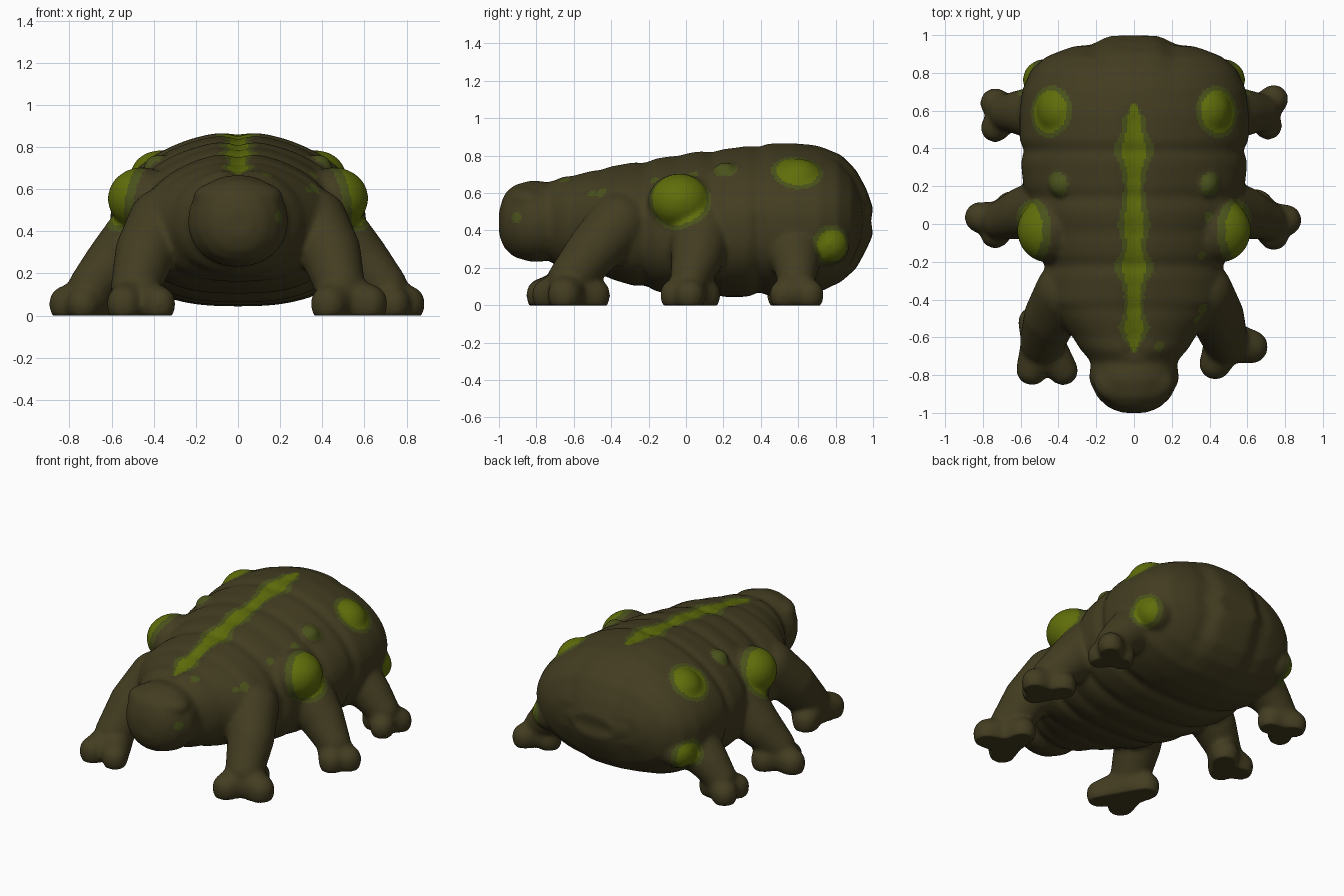
import bpy, bmesh, math
from mathutils import Vector, Matrix

if "Cube" in bpy.data.objects:
    bpy.data.objects.remove(bpy.data.objects["Cube"])


def material(name, rgb):
    m = bpy.data.materials.new(name)
    m.diffuse_color = (*rgb, 1)
    m.use_nodes = True
    m.node_tree.nodes["Principled BSDF"].inputs["Base Color"].default_value = m.diffuse_color
    return m


SKIN = material("mud brown skin", (0.056, 0.046, 0.015))
EDGE = material("dark moss green", (0.068, 0.084, 0.011))
GLOW = material("bright moss green", (0.118, 0.155, 0.003))

# body stations: y, top z, bottom z, half width
STATIONS = [(-1.0, .50, .38, .06), (-.975, .59, .31, .13), (-.92, .64, .26, .19),
            (-.83, .665, .235, .235), (-.74, .66, .235, .23), (-.68, .69, .20, .27),
            (-.54, .715, .17, .37), (-.42, .745, .15, .47), (-.25, .775, .10, .48),
            (-.10, .80, .07, .52), (.05, .825, .06, .56), (.25, .845, .055, .585),
            (.42, .87, .06, .60), (.58, .87, .06, .60), (.72, .845, .08, .585),
            (.83, .80, .13, .54), (.91, .72, .20, .46), (.965, .62, .30, .33),
            (1.0, .52, .38, .15)]
GROOVES = [(-.72, .035), (-.60, .02), (-.45, .025), (-.22, .04), (-.04, .015),
           (.14, .03), (.39, .035)]


def profile(y):
    for a, b in zip(STATIONS, STATIONS[1:]):
        if y <= b[0]:
            t = (y - a[0]) / (b[0] - a[0])
            return [a[i] + (b[i] - a[i]) * t for i in (1, 2, 3)]
    return STATIONS[-1][1:]


def bell(d, w):
    return math.exp(-(d / w) ** 2)


def add_body(bm, n=64, steps=130):
    rings = []
    for k in range(steps + 1):
        y = -1 + 2 * k / steps
        top, bot, hw = profile(y)
        crease = 1.01 - sum(d * bell(y - g, .035) for g, d in GROOVES)
        # narrower back and flatter belly behind the neck
        blend = min(1, max(0, (y + .65) / .3)) * min(1, max(0, (1 - y) / .3))
        ring = []
        for j in range(n):
            a = 2 * math.pi * j / n
            c, s = math.cos(a), math.sin(a)
            p = .95 + blend * (.13 if s > 0 else -.2)
            f = crease if s > 0 else 1 + (crease - 1) * 1.3
            x = hw * f * math.copysign(abs(c) ** p, c)
            z = (top + bot) / 2 + (top - bot) / 2 * f * math.copysign(abs(s) ** p, s)
            if s > 0 and -.7 < y < .65:    # shallow groove along the spine
                z -= .025 * bell(x, .045) * min(1, (.65 - y) / .1)
            yy = y
            if y > .6:      # rump lobes either side of a raised middle band
                t = (y - .6) / .4
                yy -= t * .03 * min(1, max(0, abs(x) - .12) / .1)
                yy -= t * .015 * bell(abs(x) - .20, .04)
            ring.append(bm.verts.new((x, yy, z)))
        rings.append(ring)
    for r, q in zip(rings, rings[1:]):
        for j in range(n):
            bm.faces.new((r[j], r[(j + 1) % n], q[(j + 1) % n], q[j]))
    bm.faces.new(rings[0][::-1])
    bm.faces.new(rings[-1])


def add_ball(bm, p, r):
    r = r if isinstance(r, tuple) else (r, r, r)
    bmesh.ops.create_icosphere(bm, subdivisions=3, radius=1,
                               matrix=Matrix.Translation(p) @ Matrix.Diagonal((*r, 1)))


def add_limb(bm, pts):
    # tapered chain of balls through (x, y, z, r)
    for a, b in zip(pts, pts[1:]):
        for k in range(7):
            v = Vector(a).lerp(Vector(b), k / 6)
            add_ball(bm, v.xyz, v.w)


# legs for +x side: (thigh-to-ankle path)
FRONT = [(.36, -.36, .44, .165), (.44, -.49, .30, .145), (.485, -.62, .14, .12)]
MIDDLE = [(.45, .08, .38, .175), (.58, .06, .26, .14), (.70, .02, .14, .105)]
REAR = [(.45, .58, .32, .165), (.58, .59, .22, .125), (.67, .59, .13, .10)]
# side, path, toes (x, y, r)
LEGS = [(1, FRONT, [(.43, -.74, .085), (.62, -.65, .09), (.48, -.49, .085)]),
        (-1, FRONT, [(.54, -.77, .085), (.375, -.775, .08), (.53, -.52, .085)]),
        (1, MIDDLE, [(.805, .02, .083), (.74, -.06, .08), (.65, .10, .085)]),
        (-1, MIDDLE, [(.815, .035, .083), (.735, -.05, .08), (.65, .09, .085)]),
        (1, REAR, [(.74, .66, .078), (.71, .52, .075), (.60, .60, .08)]),
        (-1, REAR, [(.735, .64, .08), (.735, .51, .078), (.60, .58, .08)])]

# blisters on +x side: ball centre, ball radii, patch centre, bright and edge patch radius
BLISTERS = [((.455, -.035, .555), (.165, .17, .15), (.55, -.035, .57), .145, .172),
            ((.375, .60, .655), (.14, .14, .13), (.44, .595, .71), .112, .138),
            ((.47, .765, .325), (.12, .11, .11), (.55, .775, .32), .085, .11),
            ((.38, .21, .70), (.07, .07, .065), (.41, .21, .735), 0, .065)]
# small dark green specks
SPECKS = [(.14, -.65, .68, .03), (.39, .04, .69, .03), (.36, -.17, .67, .025),
          (.36, -.45, .60, .03), (.33, -.50, .59, .022), (.20, -.91, .47, .03)]

bm = bmesh.new()
add_body(bm)
# brow and muzzle
add_ball(bm, (0, -.84, .565), (.215, .13, .085))
add_ball(bm, (0, -.87, .42), (.205, .125, .15))
for side, path, toes in LEGS:
    add_limb(bm, [(side * x, y, z, r) for x, y, z, r in path])
    ax, ay, az, ar = path[-1]
    for x, y, r in toes:
        add_limb(bm, [(side * ax, ay, .09, ar * .95), (side * x, y, .06, r)])
for p, r, *_ in BLISTERS:
    for side in (1, -1):
        add_ball(bm, (side * p[0], p[1], p[2]), r)
bmesh.ops.recalc_face_normals(bm, faces=bm.faces)
mesh = bpy.data.meshes.new("creature_body")
bm.to_mesh(mesh)
bm.free()
body = bpy.data.objects.new("creature_body", mesh)
bpy.context.collection.objects.link(body)

# fuse everything into one skin
mod = body.modifiers.new("fuse", "REMESH")
mod.mode = "VOXEL"
mod.voxel_size = .014
mod = body.modifiers.new("soften", "SMOOTH")
mod.factor = .5
mod.iterations = 10
deps = bpy.context.evaluated_depsgraph_get()
body.data = bpy.data.meshes.new_from_object(body.evaluated_get(deps))
body.modifiers.clear()
mesh = body.data
mesh.name = "creature_body"
mesh.materials.clear()
for m in (SKIN, EDGE, GLOW):
    mesh.materials.append(m)

# flat soles
for v in mesh.vertices:
    z = max(v.co.z, .012)
    v.co.z = z - .012 * bell(z - .012, .05)


def shade(c):
    # spine stripe with uneven width
    if c.z > .55 and -.68 < c.y < .63:
        w = .055 + .05 * bell(c.y - .39, .09) + .05 * bell(c.y + .23, .07) \
            + .03 * bell(c.y, .09) + .03 * bell(c.y + .55, .04)
        w *= min(1, (c.y + .70) / .1, (.66 - c.y) / .1)
        if abs(c.x) < w * .6:
            return 2
        if abs(c.x) < w:
            return 1
    # blisters
    q = Vector((abs(c.x), c.y, c.z))
    for _, _, p, bright, edge in BLISTERS:
        d = (q - Vector(p)).length
        if d < edge:
            return 2 if d < bright else 1
    # specks
    for x, y, z, r in SPECKS:
        if (c - Vector((x, y, z))).length < r:
            return 1
    return 0


for f in mesh.polygons:
    f.material_index = shade(f.center)
    f.use_smooth = True
